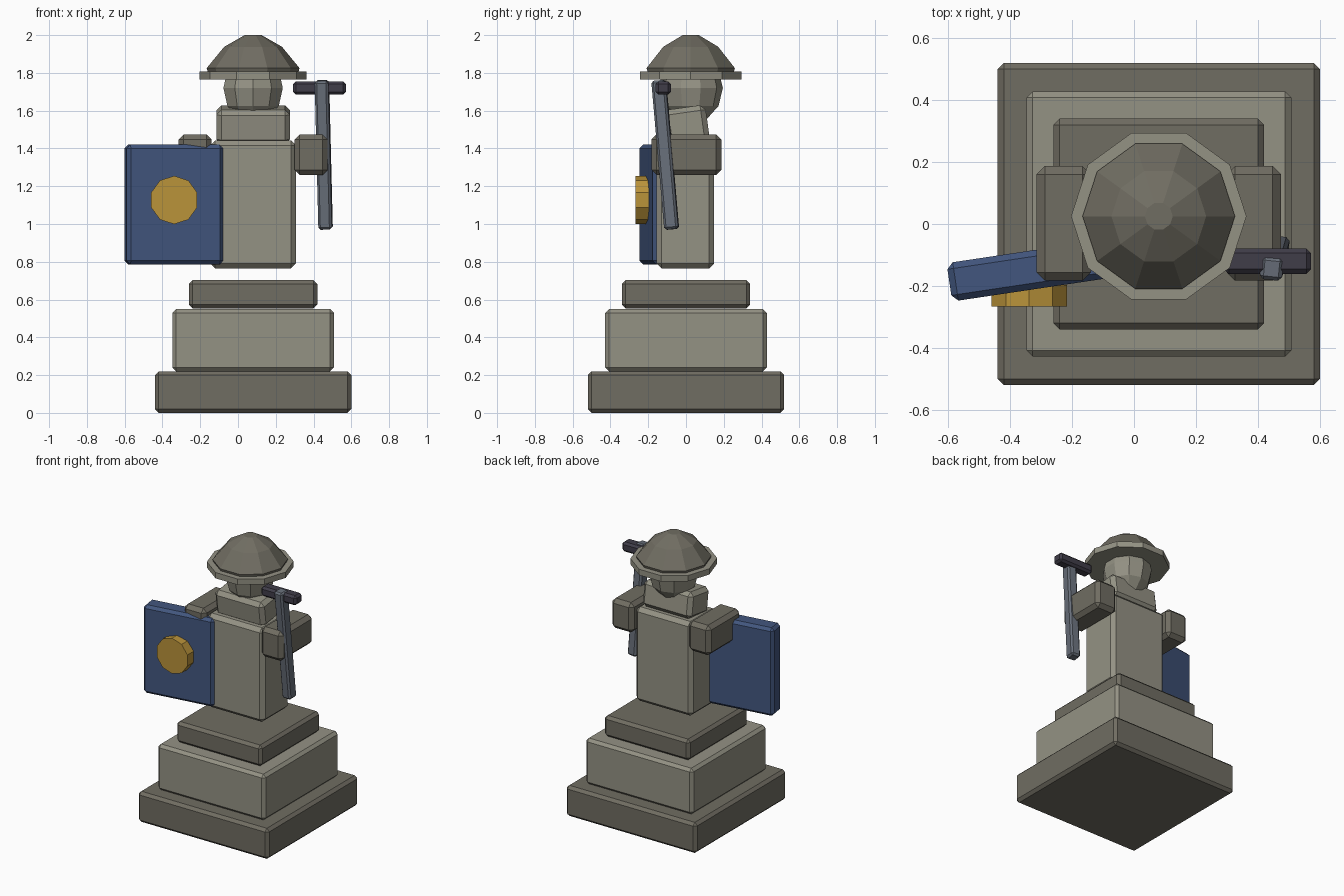
import bpy, math
from mathutils import Vector

if "Cube" in bpy.data.objects:
    bpy.data.objects.remove(bpy.data.objects["Cube"])


def material(name, r, g, b):
    m = bpy.data.materials.new(name)
    lin = [((c / 255 + 0.055) / 1.055) ** 2.4 for c in (r, g, b)]
    m.diffuse_color = (*lin, 1)
    m.use_nodes = True
    m.node_tree.nodes["Principled BSDF"].inputs["Base Color"].default_value = m.diffuse_color
    return m


LIGHT = material("light stone", 148, 146, 132)
DARK = material("dark stone", 112, 109, 98)
BLUE = material("shield blue", 66, 86, 126)
GOLD = material("gold", 186, 147, 58)
STEEL = material("steel", 104, 111, 122)
GRIP = material("dark grip", 64, 61, 73)
CX = 0.08   # statue axis
HY = 0.025  # head sits slightly to the back


def finish(name, mat):
    ob = bpy.context.object
    ob.name = name
    ob.data.materials.clear()
    ob.data.materials.append(mat)
    return ob


def box(name, centre, size, mat, bevel=0.02, rot=(0, 0, 0)):
    bpy.ops.mesh.primitive_cube_add(size=1, location=centre)
    ob = finish(name, mat)
    for v in ob.data.vertices:
        v.co = Vector(a * b for a, b in zip(v.co, size))
    ob.rotation_euler = [math.radians(a) for a in rot]
    mod = ob.modifiers.new("chamfer", "BEVEL")
    mod.width, mod.segments = bevel, 1
    return ob


def lathe(name, profile, mat, sides=10):
    """Closed stack of rings (radius, z) around the head axis."""
    verts, faces = [], []
    for r, z in profile:
        for i in range(sides):
            a = math.tau * i / sides
            verts.append((CX + r * math.cos(a), HY + r * math.sin(a), z))
    for k in range(len(profile) - 1):
        for i in range(sides):
            j = (i + 1) % sides
            a, b = k * sides, (k + 1) * sides
            faces.append((a + i, a + j, b + j, b + i))
    faces.append(tuple(reversed(range(sides))))
    faces.append(tuple(range(len(verts) - sides, len(verts))))
    me = bpy.data.meshes.new(name)
    me.from_pydata(verts, [], faces)
    me.materials.append(mat)
    ob = bpy.data.objects.new(name, me)
    bpy.context.collection.objects.link(ob)


# Stepped plinth
box("plinth_base", (CX, 0, 0.11), (1.04, 1.04, 0.22), DARK)
box("plinth_middle", (CX, 0, 0.385), (0.855, 0.855, 0.33), LIGHT)
box("plinth_top", (CX, 0, 0.628), (0.68, 0.68, 0.15), DARK)

# Body, forward-leaning chest and arms
box("body", (CX, -0.003, 1.104), (0.455, 0.305, 0.678), LIGHT, 0.027)
box("chest", (CX, 0.002, 1.525), (0.39, 0.225, 0.185), LIGHT, 0.027, (8, 0, 0))
for side, label in ((-1, "left"), (1, "right")):
    box(label + "_arm", (CX + side * 0.307, 0.002, 1.367),
        (0.175, 0.37, 0.215), DARK, 0.027)

# Head
bpy.ops.mesh.primitive_uv_sphere_add(segments=10, ring_count=6, radius=1,
                                     location=(CX, HY, 1.72))
bpy.context.object.scale = (0.165, 0.17, 0.19)
finish("head", LIGHT)

# Wide-brimmed helmet
lathe("helmet_brim", [(0.283, 1.766), (0.283, 1.808)], LIGHT)
lathe("helmet_dome", [(0.238, 1.80), (0.246, 1.825), (0.153, 1.938), (0.045, 2.0)], DARK)

# Angled shield with a round boss
box("shield", (-0.34, -0.15, 1.103), (0.517, 0.125, 0.635), BLUE, 0.02, (0, 0, 8.5))
bpy.ops.mesh.primitive_cylinder_add(vertices=10, radius=0.128, depth=0.07,
                                    location=(-0.338, -0.232, 1.127),
                                    rotation=(math.pi / 2, 0, 0))
finish("shield_boss", GOLD)

# Sword: leaning blade and cross guard
top, bottom = Vector((0.448, -0.145, 1.76)), Vector((0.46, -0.075, 0.972))
blade = box("sword_blade", (top + bottom) / 2, (0.072, 0.075, (top - bottom).length),
            STEEL, 0.012, (5.1, -0.9, -6))
box("sword_guard", (0.431, -0.12, 1.72), (0.28, 0.082, 0.07), GRIP, 0.015)
